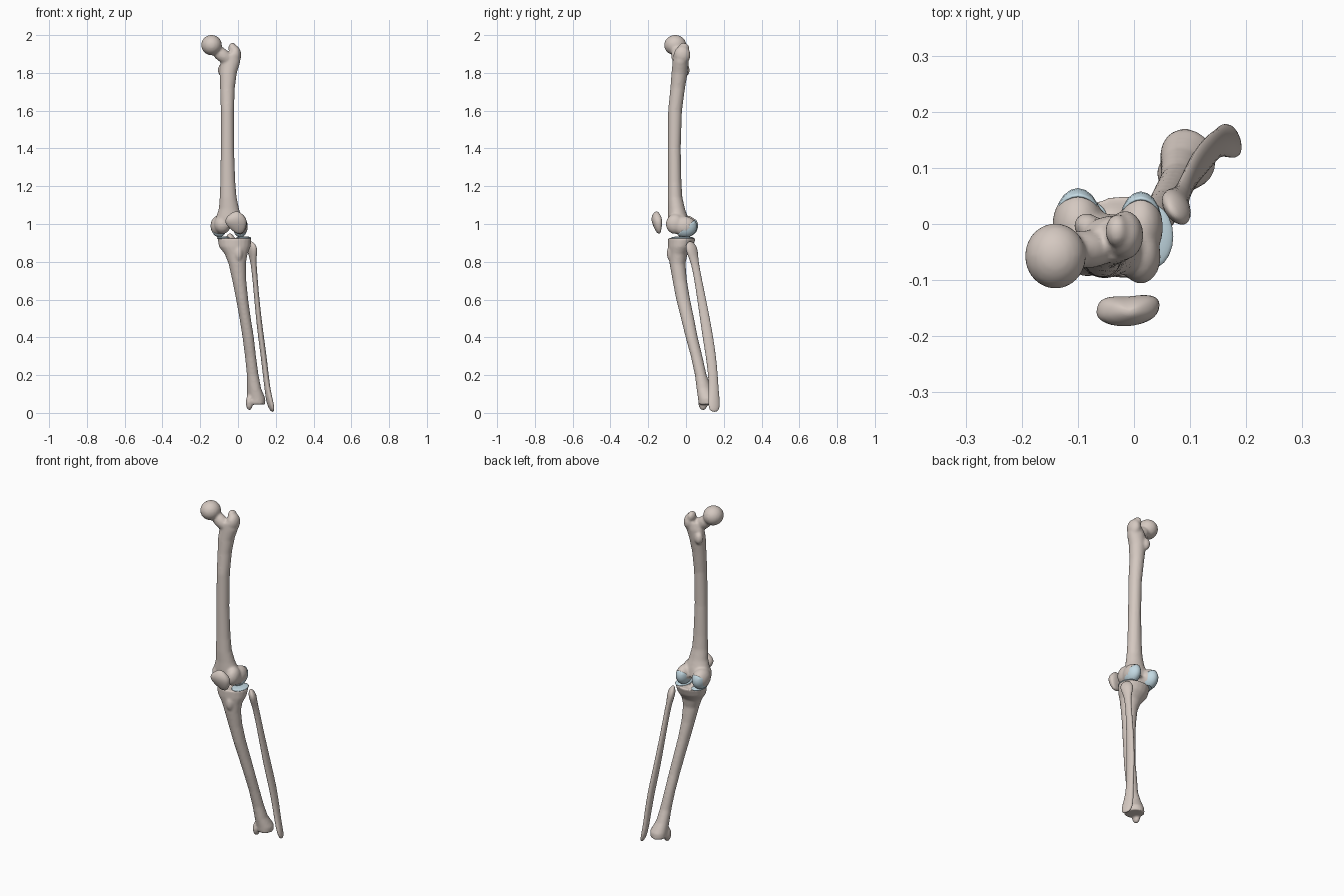
import bpy, bmesh, math
from mathutils import Vector, Matrix


def material(name, color):
    m = bpy.data.materials.new(name)
    m.diffuse_color = color
    return m


BONE = material("bone", (0.66, 0.58, 0.53, 1))
CARTILAGE = material("cartilage", (0.55, 0.70, 0.77, 1))


def loft(bm, sections, sides=20):
    """Skin elliptical sections (x, y, z, rx, ry, turn) from bottom to top."""
    rings = []
    for x, y, z, rx, ry, turn in sections:
        t = math.radians(turn)
        ring = []
        for i in range(sides):
            a = 2 * math.pi * i / sides
            u, v = rx * math.cos(a), ry * math.sin(a)
            ring.append(bm.verts.new((x + u * math.cos(t) - v * math.sin(t),
                                      y + u * math.sin(t) + v * math.cos(t), z)))
        rings.append(ring)
    for low, high in zip(rings, rings[1:]):
        for i in range(sides):
            j = (i + 1) % sides
            bm.faces.new((low[i], low[j], high[j], high[i]))
    bm.faces.new(rings[0][::-1])
    bm.faces.new(rings[-1])


def ellipsoid(bm, centre, radii, tilt=0, axis='Y'):
    mat = (Matrix.Translation(centre) @ Matrix.Rotation(math.radians(tilt), 4, axis)
           @ Matrix.Diagonal((*radii, 1)))
    return bmesh.ops.create_uvsphere(bm, u_segments=20, v_segments=12, radius=1, matrix=mat)


def finish(bm, name, mat, voxel=0, smooth=4, subsurf=0, thickness=0):
    me = bpy.data.meshes.new(name)
    bm.to_mesh(me)
    bm.free()
    me.materials.append(mat)
    ob = bpy.data.objects.new(name, me)
    bpy.context.collection.objects.link(ob)
    if voxel:
        r = ob.modifiers.new("fuse", 'REMESH')
        r.mode, r.voxel_size, r.use_smooth_shade = 'VOXEL', voxel, True
        s = ob.modifiers.new("soften", 'SMOOTH')
        s.factor, s.iterations = 0.5, smooth
    if subsurf:
        s = ob.modifiers.new("round", 'SUBSURF')
        s.levels = s.render_levels = subsurf
    if thickness:
        s = ob.modifiers.new("thick", 'SOLIDIFY')
        s.thickness, s.offset = thickness, 0
    for p in me.polygons:
        p.use_smooth = True
    return ob


# Femur: shaft, neck, head, trochanters and condyles fused together
bm = bmesh.new()
loft(bm, [(-0.045, -0.035, 0.985, 0.075, 0.055, 0),
          (-0.048, -0.042, 1.03, 0.070, 0.054, 0),
          (-0.048, -0.050, 1.08, 0.054, 0.045, 0),
          (-0.052, -0.058, 1.14, 0.045, 0.039, 0),
          (-0.054, -0.060, 1.22, 0.040, 0.036, 0),
          (-0.056, -0.062, 1.40, 0.035, 0.034, 0),
          (-0.056, -0.058, 1.60, 0.035, 0.037, 0),
          (-0.056, -0.044, 1.72, 0.039, 0.039, 0),
          (-0.052, -0.034, 1.80, 0.046, 0.043, 0),
          (-0.040, -0.028, 1.86, 0.053, 0.043, 0),
          (-0.030, -0.027, 1.90, 0.038, 0.040, 0)])
ellipsoid(bm, (-0.140, -0.057, 1.947), (0.055, 0.059, 0.054))
ellipsoid(bm, (-0.085, -0.045, 1.895), (0.066, 0.034, 0.036), 38)
ellipsoid(bm, (-0.016, -0.020, 1.895), (0.033, 0.044, 0.050))
ellipsoid(bm, (-0.030, -0.012, 1.93), (0.021, 0.030, 0.030))
ellipsoid(bm, (-0.084, -0.003, 1.815), (0.023, 0.023, 0.034))
for centre, radii in [((-0.100, -0.002, 0.990), (0.046, 0.062, 0.056)),
                      ((0.012, -0.006, 0.987), (0.040, 0.060, 0.054)),
                      ((0.012, -0.058, 1.000), (0.036, 0.049, 0.053)),
                      ((-0.082, -0.048, 0.998), (0.045, 0.046, 0.050))]:
    ellipsoid(bm, centre, radii)
finish(bm, "femur", BONE, 0.007, 4)

# Tibia: plateau, tuberosity, shaft and inner ankle
bm = bmesh.new()
loft(bm, [(0.096, 0.118, 0.045, 0.046, 0.054, 30),
          (0.096, 0.116, 0.075, 0.048, 0.054, 30),
          (0.085, 0.096, 0.13, 0.036, 0.042, 30),
          (0.078, 0.078, 0.20, 0.031, 0.031, 30),
          (0.066, 0.056, 0.30, 0.029, 0.031, 20),
          (0.054, 0.030, 0.40, 0.030, 0.032, 10),
          (0.038, 0.008, 0.50, 0.030, 0.035, 0),
          (0.022, -0.015, 0.60, 0.032, 0.037, 0),
          (0.007, -0.033, 0.70, 0.037, 0.038, 0),
          (-0.004, -0.045, 0.79, 0.046, 0.042, 0),
          (-0.010, -0.042, 0.84, 0.060, 0.050, 0),
          (-0.017, -0.030, 0.88, 0.084, 0.066, 0),
          (-0.018, -0.022, 0.925, 0.090, 0.074, 0)])
ellipsoid(bm, (0.003, -0.070, 0.845), (0.025, 0.032, 0.050))
ellipsoid(bm, (-0.042, -0.012, 0.928), (0.020, 0.030, 0.022))
ellipsoid(bm, (0.060, 0.090, 0.055), (0.019, 0.026, 0.042))
finish(bm, "tibia", BONE, 0.0065, 4)

# Fibula: slim shaft with a knob above and a flat ankle tip below
bm = bmesh.new()
loft(bm, [(0.184, 0.150, 0.005, 0.006, 0.018, 15),
          (0.177, 0.149, 0.025, 0.014, 0.032, 18),
          (0.167, 0.148, 0.065, 0.017, 0.034, 20),
          (0.157, 0.147, 0.12, 0.016, 0.027, 10),
          (0.147, 0.143, 0.20, 0.016, 0.026, 0),
          (0.136, 0.132, 0.30, 0.016, 0.028, 0),
          (0.122, 0.116, 0.40, 0.016, 0.029, 0),
          (0.110, 0.100, 0.50, 0.015, 0.027, 0),
          (0.100, 0.083, 0.60, 0.014, 0.024, 0),
          (0.091, 0.065, 0.70, 0.014, 0.021, 0),
          (0.083, 0.048, 0.79, 0.016, 0.021, 0),
          (0.077, 0.035, 0.84, 0.021, 0.033, 32),
          (0.075, 0.028, 0.875, 0.023, 0.038, 35),
          (0.071, 0.024, 0.898, 0.013, 0.024, 35),
          (0.068, 0.022, 0.908, 0.005, 0.008, 35)], 12)
finish(bm, "fibula", BONE, subsurf=1)

# Patella: rounded triangle with a hollowed back
bm = bmesh.new()
loft(bm, [(0.008, -0.143, 0.948, 0.012, 0.007, 0),
          (0.002, -0.147, 0.965, 0.034, 0.015, 0),
          (-0.009, -0.152, 0.995, 0.056, 0.025, 3),
          (-0.012, -0.155, 1.020, 0.060, 0.029, 5),
          (-0.011, -0.156, 1.042, 0.046, 0.026, 5),
          (-0.009, -0.155, 1.060, 0.024, 0.015, 0),
          (-0.008, -0.155, 1.067, 0.008, 0.006, 0)], 16)
for v in bm.verts:
    if v.co.y > -0.15:
        v.co.y += 0.012 * min(1, abs(v.co.x + 0.01) / 0.05) - 0.004
finish(bm, "patella", BONE, subsurf=1)

# Cartilage caps: lower rear shell of each condyle
for name, centre, radii in [("medial", (-0.100, -0.002, 0.990), (0.041, 0.064, 0.058)),
                            ("lateral", (0.012, -0.006, 0.987), (0.037, 0.062, 0.056))]:
    bm = bmesh.new()
    ellipsoid(bm, centre, radii)
    bmesh.ops.bisect_plane(bm, geom=bm.verts[:] + bm.edges[:] + bm.faces[:],
                           plane_co=Vector(centre) + Vector((0, 0.012, 0)),
                           plane_no=(0, -0.65, 0.76), clear_outer=True)
    finish(bm, name + "_condyle_cartilage", CARTILAGE, thickness=0.004)

# Cartilage pads on the tibial plateau
for name, x, y, rx, ry in [("medial", -0.076, -0.018, 0.036, 0.058),
                           ("lateral", 0.030, -0.022, 0.040, 0.058)]:
    bm = bmesh.new()
    ellipsoid(bm, (x, y, 0.926), (rx, ry, 0.009))
    finish(bm, name + "_plateau_cartilage", CARTILAGE)
